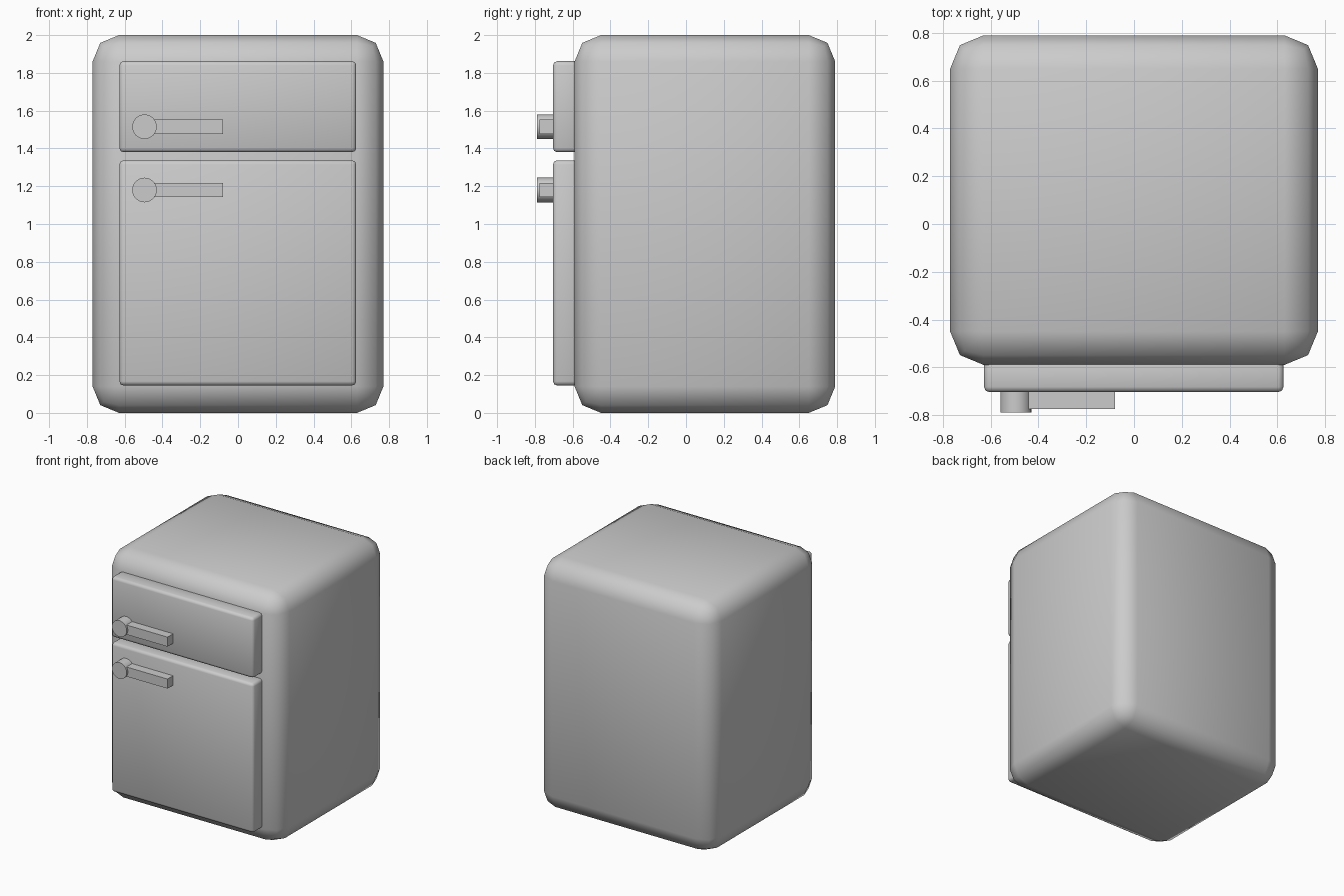
import bpy
import math

if "Cube" in bpy.data.objects:
    bpy.data.objects.remove(bpy.data.objects["Cube"])


def finish(obj, name, bevel=0.0, angle=60):
    obj.name = name
    bpy.ops.object.transform_apply(location=False, rotation=True, scale=True)
    if bevel:
        mod = obj.modifiers.new("rounding", 'BEVEL')
        mod.width = bevel
        mod.segments = 2
        bpy.ops.object.modifier_apply(modifier=mod.name)
    bpy.ops.object.shade_smooth_by_angle(angle=math.radians(angle))
    return obj


def box(name, x, y, z, bevel=0.0):
    """Box from (min, max) ranges on each axis."""
    ranges = (x, y, z)
    bpy.ops.mesh.primitive_cube_add(size=1, location=[(a + b) / 2 for a, b in ranges])
    obj = bpy.context.object
    obj.scale = [b - a for a, b in ranges]
    return finish(obj, name, bevel)


def handle(name, z):
    # round pivot with a horizontal bar reaching right from it
    bpy.ops.mesh.primitive_cylinder_add(vertices=32, radius=0.065, depth=0.12,
                                        location=(-0.495, -0.73, z),
                                        rotation=(math.pi / 2, 0, 0))
    finish(bpy.context.object, name + "_pivot", angle=30)
    box(name + "_bar", (-0.48, -0.08), (-0.775, -0.68), (z - 0.038, z + 0.038))


# Rounded cabinet
box("cabinet", (-0.77, 0.77), (-0.59, 0.79), (0, 2), bevel=0.14)

# Doors, slightly sunk into the cabinet front, each with a handle
for part, z_range, handle_z in (("freezer", (1.38, 1.862), 1.515),
                                ("fridge", (0.145, 1.337), 1.18)):
    box(part + "_door", (-0.628, 0.626), (-0.704, -0.56), z_range, bevel=0.022)
    handle(part + "_handle", handle_z)
